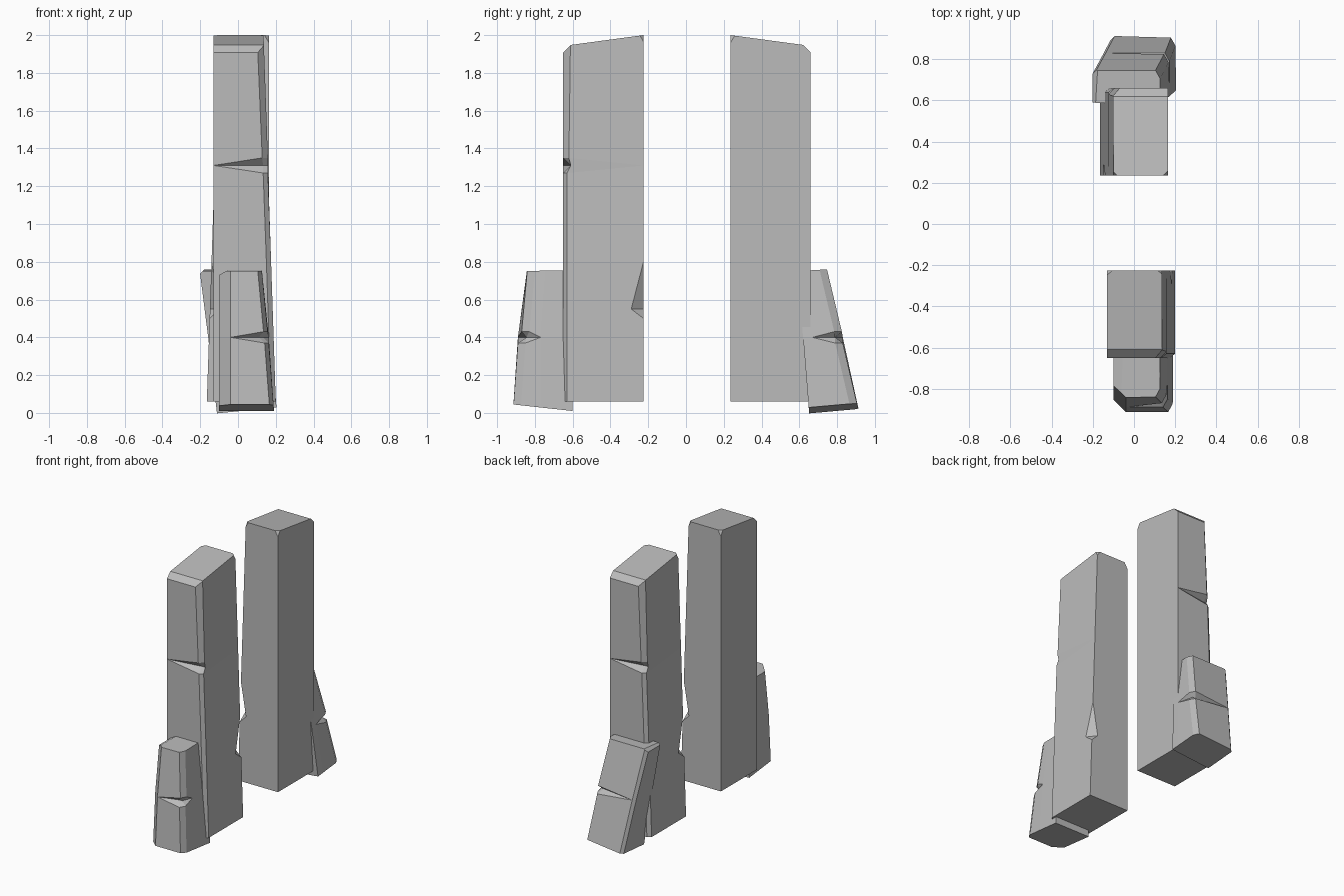
import bpy, bmesh
from mathutils import Matrix, Vector

if "Cube" in bpy.data.objects:
    bpy.data.objects.remove(bpy.data.objects["Cube"], do_unlink=True)

stone = bpy.data.materials.new("stone_grey")
stone.use_nodes = True
grey = (0.5, 0.5, 0.5, 1)
stone.diffuse_color = grey
stone.node_tree.nodes["Principled BSDF"].inputs["Base Color"].default_value = grey


def ring(z, left, right, front, back, cut, bevel=0, mid=None):
    """Cross-section: bevelled left corner, cut right corner, straight back."""
    mid = back if mid is None else mid
    cx, cy = cut
    flat = [(left, back), (left, front + bevel), (left + bevel, front),
            (right - cx, front), (right, front + cy), (right, mid), (right, back)]
    return [Vector((x, y, z)) for x, y in flat]


def notch(z, height, dent, below, above):
    """Three sections that share their far corners and dent the cut corner."""
    dx, dy = dent
    low, mid, high = (ring(z, *args) for args in (below, below, above))
    for i in (0, 1, 2, 5, 6):
        high[i] = low[i].copy()
    for i in (3, 4):
        low[i].z -= height
        high[i].z += height
    front = mid[3].y
    mid[3] += Vector((-dx, dy, 0))
    mid[4] = Vector((mid[4].x - dx, max(mid[4].y, front + dy), z))
    return [low, mid, high]


def build(name, rings, cuts, matrix=Matrix()):
    """Loft the sections, slice with planes and place the stone."""
    bm = bmesh.new()
    seen = {}

    def vert(p):
        key = tuple(round(c, 4) for c in p)
        if key not in seen:
            seen[key] = bm.verts.new(p)
        return seen[key]

    def face(points):
        unique = list(dict.fromkeys(vert(p) for p in points))
        if len(unique) > 2 and not bm.faces.get(unique):
            bm.faces.new(unique)

    count = len(rings[0])
    for lower, upper in zip(rings, rings[1:]):
        for i in range(count):
            j = (i + 1) % count
            face((lower[i], lower[j], upper[j], upper[i]))
    face(rings[0])
    face(rings[-1])

    for point, normal in cuts:
        bmesh.ops.bisect_plane(bm, geom=bm.verts[:] + bm.edges[:] + bm.faces[:],
                               plane_co=point, plane_no=normal, clear_outer=True)
        rim = [e for e in bm.edges if e.is_boundary]
        bmesh.ops.holes_fill(bm, edges=rim, sides=0)

    bmesh.ops.transform(bm, matrix=matrix, verts=bm.verts[:])
    bmesh.ops.recalc_face_normals(bm, faces=bm.faces[:])
    mesh = bpy.data.meshes.new(name)
    bm.to_mesh(mesh)
    bm.free()
    mesh.materials.append(stone)
    bpy.context.collection.objects.link(bpy.data.objects.new(name, mesh))


# Tall pillar: tapered on the right, with a front notch and a back chip
def pillar_args(z, cut=(0.025, 0.02)):
    return (-0.13, 0.2 - 0.0335 * (z - 0.06), -0.65, -0.225, cut)


chip = ring(0.55, *pillar_args(0.55))
chip[5].y -= 0.065
chip[6].x -= 0.05
pillar = [ring(0.06, *pillar_args(0.06)), ring(0.5, *pillar_args(0.5)), chip,
          ring(0.8, *pillar_args(0.8))]
pillar += notch(1.31, 0.04, (0, 0.04), pillar_args(1.31), pillar_args(1.31, (0.03, 0.03)))
pillar.append(ring(2.1, *pillar_args(2.1, (0.035, 0.04))))
pillar_cuts = [
    ((0, -0.225, 2), (0, -0.135, 1)),
    ((0, -0.61, 1.948), (0, -1, 1)),
    ((0.115, -0.225, 2), (1, 1, 0.6)),
    ((-0.105, -0.225, 2), (-1, 1, 0.6)),
]
half_turn = Matrix.Translation((0.035, 0.01, 0)) @ Matrix.Diagonal((-1, -1, 1, 1))
build("front_pillar", pillar, pillar_cuts)
build("back_pillar", pillar, pillar_cuts, half_turn)

# Small stone against the front pillar
edge = (0.022, 0.04)
front_stone = [ring(-0.05, -0.1, 0.195, -0.92, -0.6, edge, 0.06, -0.77)]
front_stone += notch(0.4, 0.03, (0.03, 0.045),
                     (-0.1, 0.163, -0.89, -0.6, edge, 0.06, -0.77),
                     (-0.1, 0.157, -0.87, -0.6, edge, 0.06, -0.77))
front_stone.append(ring(0.8, -0.1, 0.122, -0.836, -0.6, edge, 0.06, -0.74))
build("front_stone", front_stone, [
    ((0, -0.6, 0.01), (0, -0.11, -1)),
    ((0, -0.65, 0.755), (0, -0.02, 1)),
    ((-0.055, -0.8, 0.755), (-0.55, 0, 1)),
])

# Small stone leaning on the back pillar, built facing forward then mirrored
back_stone = [ring(-0.1, -0.1, 0.215, -0.94, -0.66, edge, 0.02, -0.72)]
back_stone += notch(0.4, 0.03, (0.03, 0.04),
                    (-0.158, 0.172, -0.83, -0.62, edge, 0.02, -0.67),
                    (-0.158, 0.168, -0.825, -0.62, edge, 0.02, -0.67))
back_stone.append(ring(0.85, -0.215, 0.115, -0.725, -0.58, edge, 0.02, -0.6))
build("back_stone", back_stone, [
    ((-0.12, -0.69, 0), (0.1, -0.09, -1)),
    ((0, -0.745, 0.76), (0, 0.06, 1)),
    ((-0.18, -0.7, 0.757), (-1, 0, 1)),
], Matrix.Diagonal((1, -1, 1, 1)))
